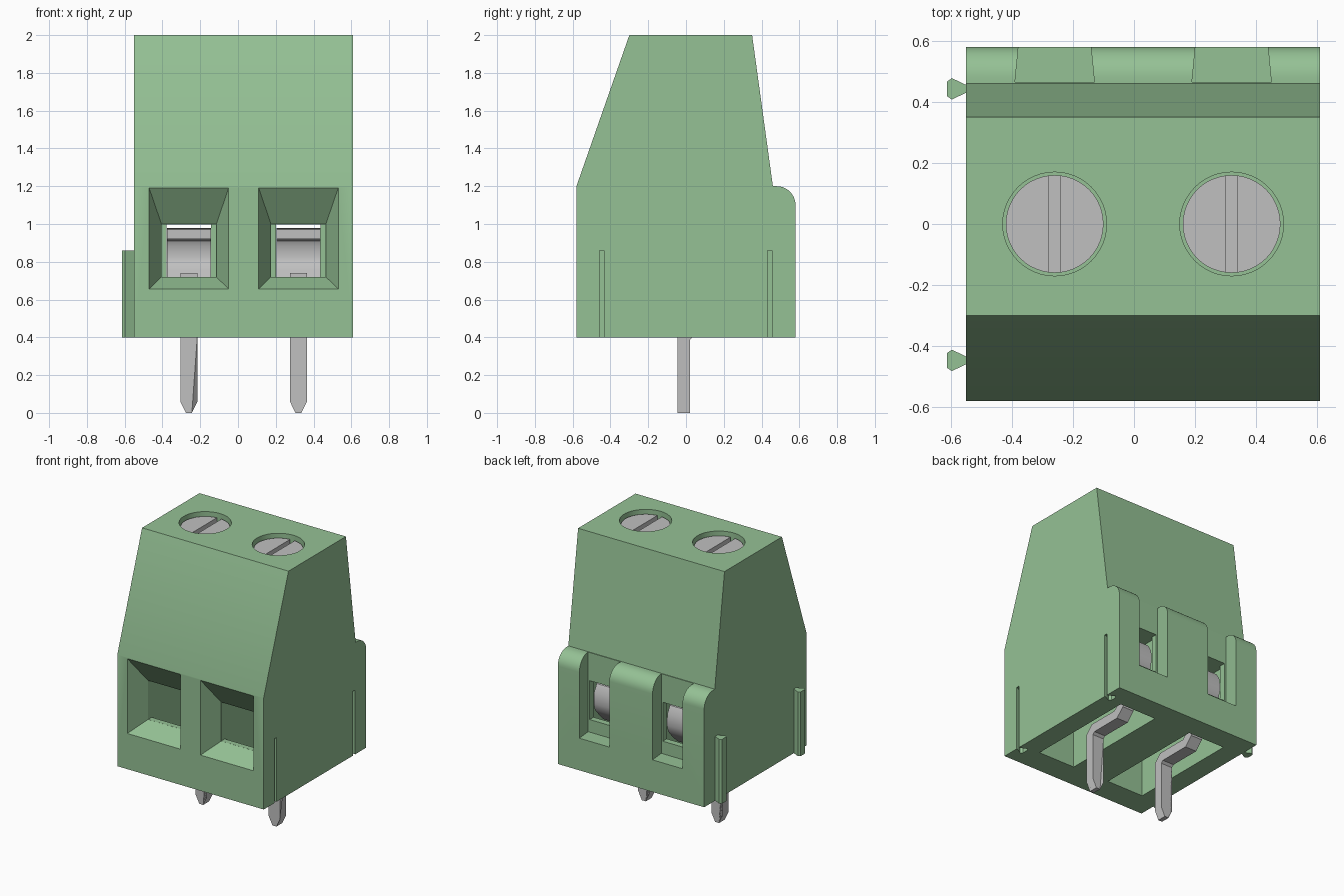
import bpy, bmesh, math
from mathutils import Vector

cube = bpy.data.objects.get("Cube")
if cube:
    bpy.data.objects.remove(cube, do_unlink=True)


def material(name, rgb, rough):
    m = bpy.data.materials.new(name)
    m.use_nodes = True
    m.diffuse_color = (*rgb, 1)
    bsdf = m.node_tree.nodes["Principled BSDF"]
    bsdf.inputs["Base Color"].default_value = (*rgb, 1)
    bsdf.inputs["Roughness"].default_value = rough
    return m


GREEN = material("pale_green_plastic", (0.30, 0.535, 0.30), 0.5)
METAL = material("light_grey_metal", (0.527, 0.527, 0.527), 0.4)


def finish(name, bm, mat):
    bmesh.ops.recalc_face_normals(bm, faces=bm.faces)
    me = bpy.data.meshes.new(name)
    bm.to_mesh(me)
    bm.free()
    me.materials.append(mat)
    ob = bpy.data.objects.new(name, me)
    bpy.context.collection.objects.link(ob)
    return ob


def loft(name, loop_a, loop_b, mat):
    """Closed solid between two matching loops of points."""
    bm = bmesh.new()
    a = [bm.verts.new(p) for p in loop_a]
    b = [bm.verts.new(p) for p in loop_b]
    bm.faces.new(a)
    bm.faces.new(b[::-1])
    for i in range(len(a)):
        j = (i + 1) % len(a)
        bm.faces.new((a[i], b[i], b[j], a[j]))
    return finish(name, bm, mat)


def prism_x(name, yz, x0, x1, mat=GREEN):
    return loft(name, [(x0, y, z) for y, z in yz], [(x1, y, z) for y, z in yz], mat)


def prism_z(name, xy, z0, z1, mat=GREEN):
    return loft(name, [(x, y, z0) for x, y in xy], [(x, y, z1) for x, y in xy], mat)


def box(name, x0, x1, y0, y1, z0, z1, mat=GREEN):
    return prism_z(name, [(x0, y0), (x1, y0), (x1, y1), (x0, y1)], z0, z1, mat)


def cylinder(name, x, r, z0, z1, mat=GREEN, n=48):
    ring = [(x + r * math.cos(2 * math.pi * i / n), r * math.sin(2 * math.pi * i / n)) for i in range(n)]
    return prism_z(name, ring, z0, z1, mat)


def cut(target, cutter):
    """Subtract the cutter and delete it."""
    mod = target.modifiers.new("cut", "BOOLEAN")
    mod.operation, mod.solver, mod.object = "DIFFERENCE", "EXACT", cutter
    bpy.context.view_layer.update()
    dg = bpy.context.evaluated_depsgraph_get()
    me = bpy.data.meshes.new_from_object(target.evaluated_get(dg))
    target.modifiers.clear()
    target.data = me
    bpy.data.objects.remove(cutter, do_unlink=True)


def ribbon(path, t):
    """Outline of a bent strip of thickness t following a path."""
    pts = [Vector(p) for p in path]
    left, right = [], []
    for i, p in enumerate(pts):
        dirs = []
        if i > 0:
            dirs.append((p - pts[i - 1]).normalized())
        if i < len(pts) - 1:
            dirs.append((pts[i + 1] - p).normalized())
        d = sum(dirs, Vector((0, 0))).normalized()
        n = Vector((-d.y, d.x)) * (t / 2 / d.dot(dirs[0]))
        left.append(tuple(p + n))
        right.append(tuple(p - n))
    return left + right[::-1]


# Housing: side profile with a rounded rear shelf
arc = [(0.48 + 0.10 * math.sin(a), 1.10 + 0.10 * math.cos(a))
       for a in [math.pi / 2 * i / 10 for i in range(11)]]
housing = prism_x("housing", [(-0.58, 0.4), (-0.58, 1.2), (-0.30, 2), (0.35, 2), (0.46, 1.2)]
                  + arc + [(0.58, 0.4)], -0.55, 0.61)

POLES = (("right", -0.26), ("left", 0.32))
for side, cx in POLES:
    # Hollow chamber, open underneath
    cut(housing, box("chamber", cx - 0.145, cx + 0.145, -0.40, 0.42, 0.3, 1.0))
    # Tapered wire entry
    outer = [(-0.2155, 0.651), (0.2155, 0.651), (0.2155, 1.205), (-0.2155, 1.205)]
    inner = [(-0.145, 0.72), (0.145, 0.72), (0.145, 0.999), (-0.145, 0.999)]
    cut(housing, loft("entry", [(cx + x, -0.59, z) for x, z in outer],
                      [(cx + x, -0.44, z) for x, z in inner], GREEN))
    cut(housing, box("throat", cx - 0.1445, cx + 0.1445, -0.445, -0.39, 0.7205, 0.9985))
    # Notch in the rear shelf and window behind it
    cut(housing, prism_z("notch", [(cx - 0.13, 0.465), (cx + 0.13, 0.465),
                                   (cx + 0.117, 0.60), (cx - 0.117, 0.60)], 0.63, 1.3))
    cut(housing, box("window", cx - 0.118, cx + 0.118, 0.40, 0.48, 0.72, 0.9985))
    # Screw well
    cut(housing, cylinder("well", cx, 0.17, 1.85, 2.1))

# Dovetail grooves on one side, matching rails on the other
for end, cy in (("front", -0.447), ("rear", 0.443)):
    cut(housing, prism_z("groove", [(0.62, cy - 0.012), (0.62, cy + 0.012), (0.60, cy + 0.012),
                                    (0.56, cy + 0.035), (0.545, cy + 0.022),
                                    (0.545, cy - 0.022), (0.56, cy - 0.035), (0.60, cy - 0.012)],
                         0.3, 0.86))
    prism_z(end + "_rail", [(-0.54, cy - 0.008), (-0.54, cy + 0.008), (-0.597, cy + 0.035),
                            (-0.613, cy + 0.024), (-0.613, cy - 0.024), (-0.597, cy - 0.035)],
            0.4, 0.86)

for side, cx in POLES:
    # Slotted screw
    screw = cylinder(side + "_screw", cx, 0.16, 1.84, 1.97, METAL)
    cut(screw, box("slot", cx - 0.018, cx + 0.018, -0.3, 0.3, 1.94, 2.1))
    # Curved contact leaf
    prism_x(side + "_contact_leaf",
            ribbon([(-0.28, 0.945), (0.28, 0.955), (0.33, 0.95), (0.37, 0.93), (0.392, 0.89),
                    (0.395, 0.82), (0.385, 0.78), (0.35, 0.74), (0.29, 0.68)], 0.05),
            cx - 0.116, cx + 0.116, METAL)
    # Cranked solder pin with tapered tip
    pin = prism_x(side + "_pin",
                  ribbon([(-0.0125, 0), (-0.0125, 0.06), (-0.0125, 0.40), (0.022, 0.435),
                          (0.25, 0.435), (0.29, 0.475), (0.29, 0.74)], 0.065),
                  cx - 0.045, cx + 0.045, METAL)
    for v in pin.data.vertices:
        if v.co.z < 0.01:
            v.co.x = cx + (v.co.x - cx) * 0.35

# Smooth the curves, keep the edges sharp
bpy.ops.object.select_all(action="DESELECT")
for ob in bpy.context.scene.objects:
    if ob.type == "MESH":
        ob.select_set(True)
bpy.context.view_layer.objects.active = housing
bpy.ops.object.shade_smooth_by_angle(angle=math.radians(30))
